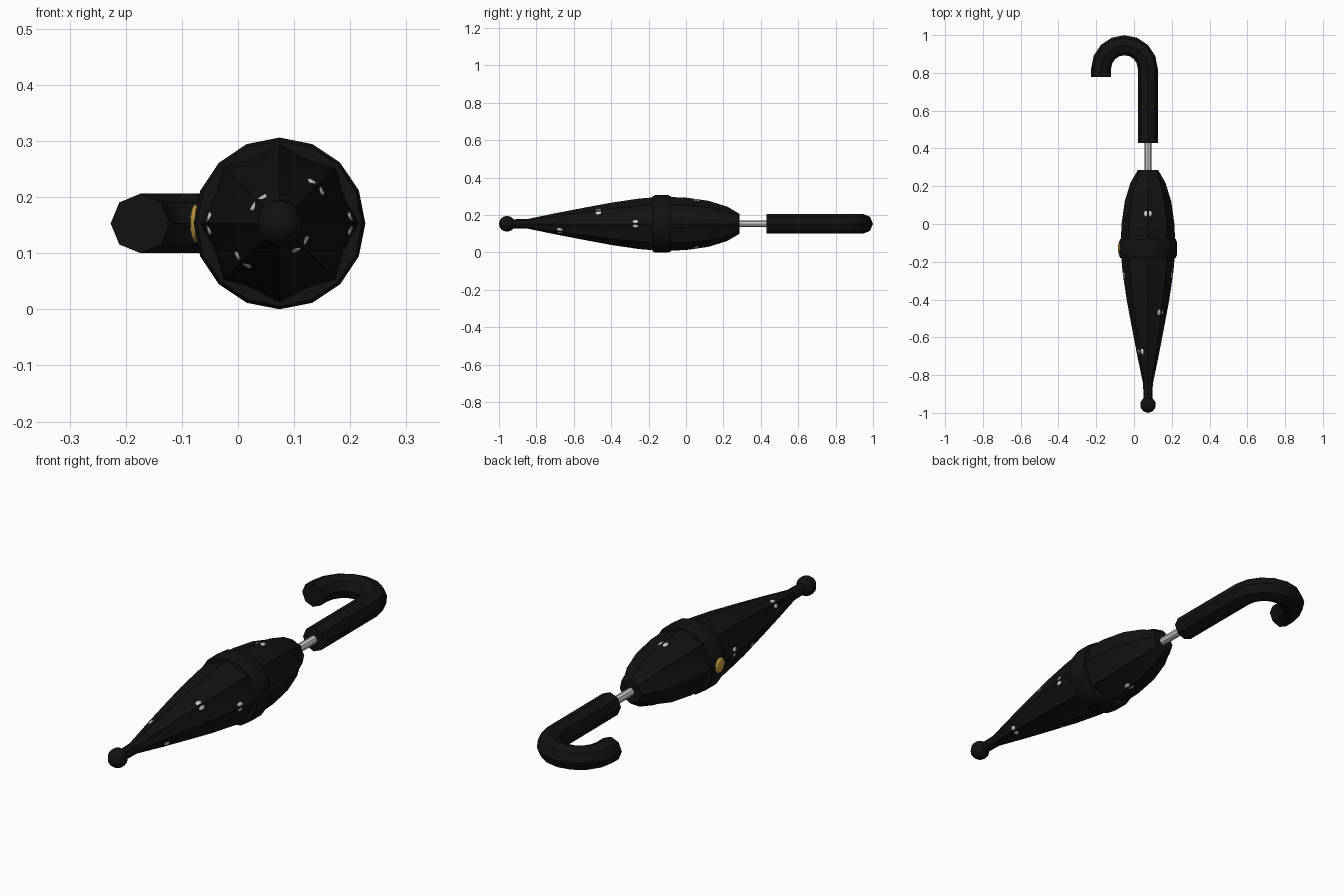
import bpy, bmesh, math
from mathutils import Vector, Matrix

if "Cube" in bpy.data.objects:
    bpy.data.objects.remove(bpy.data.objects["Cube"])

AX, AZ = 0.074, 0.153          # umbrella axis runs along y


def material(name, rgb):
    m = bpy.data.materials.new(name)
    m.diffuse_color = (*rgb, 1)
    m.use_nodes = True
    m.node_tree.nodes["Principled BSDF"].inputs["Base Color"].default_value = m.diffuse_color
    return m


black = material("black", (0.006, 0.006, 0.006))
gold = material("gold", (0.55, 0.33, 0.05))
silver = material("silver", (0.65, 0.65, 0.65))


def finish(name, bm, mat, angle=40):
    bmesh.ops.recalc_face_normals(bm, faces=bm.faces)
    me = bpy.data.meshes.new(name)
    bm.to_mesh(me)
    bm.free()
    me.shade_smooth()
    me.set_sharp_from_angle(angle=math.radians(angle))
    me.materials.append(mat)
    ob = bpy.data.objects.new(name, me)
    bpy.context.collection.objects.link(ob)
    return ob


def loft(name, rings, mat, caps=True, closed=False):
    bm = bmesh.new()
    rows = [[bm.verts.new(p) for p in r] for r in rings]
    pairs = list(zip(rows, rows[1:])) + ([(rows[-1], rows[0])] if closed else [])
    for a, b in pairs:
        n = len(a)
        for i in range(n):
            j = (i + 1) % n
            bm.faces.new((a[i], a[j], b[j], b[i]))
    if caps and not closed:
        bm.faces.new(rows[0])
        bm.faces.new(rows[-1])
    return finish(name, bm, mat)


def ring(y, r, n=16, valley=1.0):
    # cross-section round the axis; every other point can sink into a pleat
    pts = []
    for i in range(n):
        a = math.tau * i / n
        q = r * (valley if i % 2 else 1)
        pts.append((AX + q * math.cos(a), y, AZ + q * math.sin(a)))
    return pts


def ellipsoid(name, loc, scale, mat, rot=Matrix.Identity(4), seg=8, rings=6):
    bm = bmesh.new()
    bmesh.ops.create_uvsphere(bm, u_segments=seg, v_segments=rings, radius=1)
    bm.transform(Matrix.Translation(loc) @ rot @ Matrix.Diagonal((*scale, 1)))
    return finish(name, bm, mat)


# Furled canopy with eight pleat ridges
profile = [(-0.85, 0.025), (-0.70, 0.056), (-0.55, 0.085), (-0.40, 0.113),
           (-0.25, 0.135), (-0.13, 0.145), (0.0, 0.140), (0.12, 0.123),
           (0.22, 0.092), (0.285, 0.054)]
loft("canopy", [ring(y, r, 16, 0.88) for y, r in profile], black)


def ridge_radius(y):
    for (y0, r0), (y1, r1) in zip(profile, profile[1:]):
        if y0 <= y <= y1:
            return r0 + (r1 - r0) * (y - y0) / (y1 - y0), (r1 - r0) / (y1 - y0)


# Strap round the middle
band = [(-0.18, 0.125), (-0.18, 0.147), (-0.165, 0.153),
        (-0.095, 0.153), (-0.08, 0.147), (-0.08, 0.125)]
loft("strap", [ring(y, r) for y, r in band], black, closed=True)

# Gold button on the strap
ellipsoid("strap_button", (AX - 0.150, -0.13, AZ), (0.010, 0.034, 0.034), gold, seg=12, rings=8)

# Tip and ball
loft("tip", [ring(-0.93, 0.024, 8), ring(-0.82, 0.026, 8)], black)
ellipsoid("tip_ball", (AX, -0.957, AZ), (0.042, 0.043, 0.042), black, seg=10, rings=8)

# Metal shaft
loft("shaft", [ring(0.25, 0.018, 8), ring(0.46, 0.018, 8)], silver)

# Crook handle swept along its path
R, r, cx, cy = 0.1235, 0.053, -0.0505, 0.823
path = [(AX, 0.43, 0.0)]
path += [(cx + R * math.cos(math.pi * i / 8), cy + R * math.sin(math.pi * i / 8), math.pi * i / 8)
         for i in range(9)]
path.append((cx - R, 0.778, math.pi))
sections = []
for x, y, t in path:
    side = Vector((math.cos(t), math.sin(t), 0))
    sections.append([Vector((x, y, AZ)) + side * r * math.cos(k * math.tau / 8)
                     + Vector((0, 0, r * math.sin(k * math.tau / 8))) for k in range(8)])
loft("handle", sections, black)

# Pale flecks straddling the pleat ridges
flecks = [(0, -0.27), (180, -0.27), (45, -0.468), (225, -0.468),
          (135, -0.675), (315, -0.675), (90, 0.055), (270, 0.055)]
for n, (deg, y) in enumerate(flecks):
    a = math.radians(deg)
    rad, slope = ridge_radius(y)
    rad -= 0.008
    out = Matrix.Rotation(-a, 4, 'Y') @ Matrix.Rotation(-math.atan(slope), 4, 'Z')
    ellipsoid(f"fleck_{n + 1}", (AX + rad * math.cos(a), y, AZ + rad * math.sin(a)),
              (0.006, 0.021, 0.021), silver, out, seg=8, rings=6)
